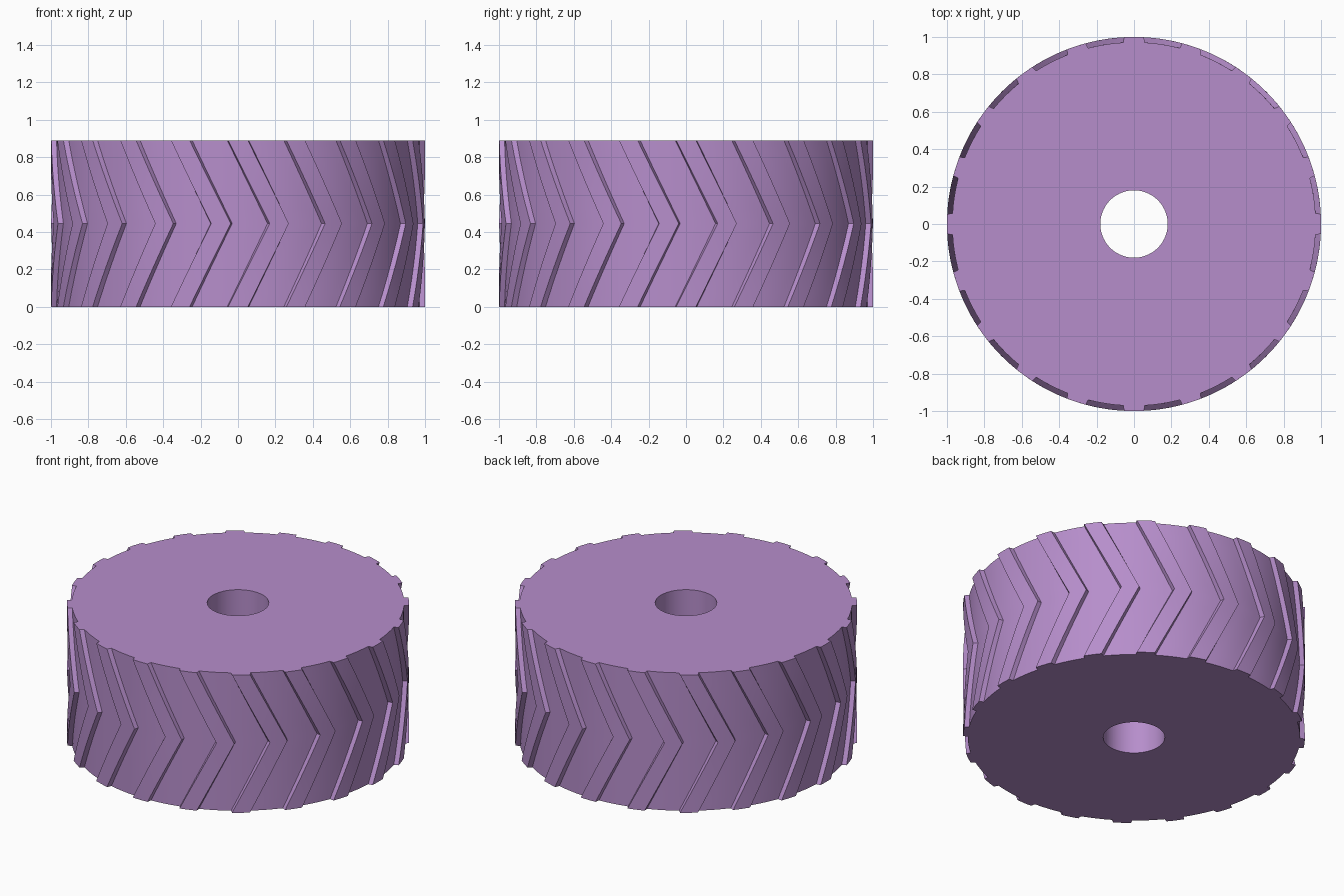
import bpy, bmesh
from math import sin, cos, radians

if "Cube" in bpy.data.objects:
    bpy.data.objects.remove(bpy.data.objects["Cube"])

TEETH, HEIGHT, HOLE = 20, 0.89, 0.18
TIP, ROOT = 1.0, 0.972
TWIST = radians(12.75)      # how far the chevron point leads the rims
STEPS = 6                   # slices per half

# One pitch of the profile: (angle in degrees, radius) - tip arc, then root arc
pitch = [(a, TIP) for a in (-3.0, 0.0, 3.0)]
pitch += [(3.4 + 11.2 * i / 4, ROOT) for i in range(5)]
profile = [(radians(18 * t + a), r) for t in range(TEETH) for a, r in pitch]
N = len(profile)

bm = bmesh.new()


def ring(points, z, turn=0.0):
    return [bm.verts.new((r * cos(a + turn), r * sin(a + turn), z)) for a, r in points]


def bridge(a, b):
    for i in range(N):
        j = (i + 1) % N
        bm.faces.new((a[i], a[j], b[j], b[i]))


# Herringbone wall: twist rises to mid height, then falls back
rings = []
for k in range(2 * STEPS + 1):
    f = k / (2 * STEPS)
    rings.append(ring(profile, HEIGHT * f, TWIST * (1 - abs(2 * f - 1))))

# Axle bore closes the loop of rings
bore = [(a, HOLE) for a, r in profile]
rings += [ring(bore, HEIGHT), ring(bore, 0)]
for k, loop in enumerate(rings):
    bridge(loop, rings[(k + 1) % len(rings)])
bmesh.ops.recalc_face_normals(bm, faces=bm.faces[:])

mesh = bpy.data.meshes.new("herringbone_gear")
bm.to_mesh(mesh)
bm.free()
gear = bpy.data.objects.new("herringbone_gear", mesh)
bpy.context.collection.objects.link(gear)

mat = bpy.data.materials.new("lilac")
mat.diffuse_color = (0.47, 0.27, 0.60, 1)
mat.use_nodes = True
mat.node_tree.nodes["Principled BSDF"].inputs["Base Color"].default_value = mat.diffuse_color
mesh.materials.append(mat)

bpy.context.view_layer.objects.active = gear
gear.select_set(True)
bpy.ops.object.shade_smooth_by_angle(angle=radians(25))
